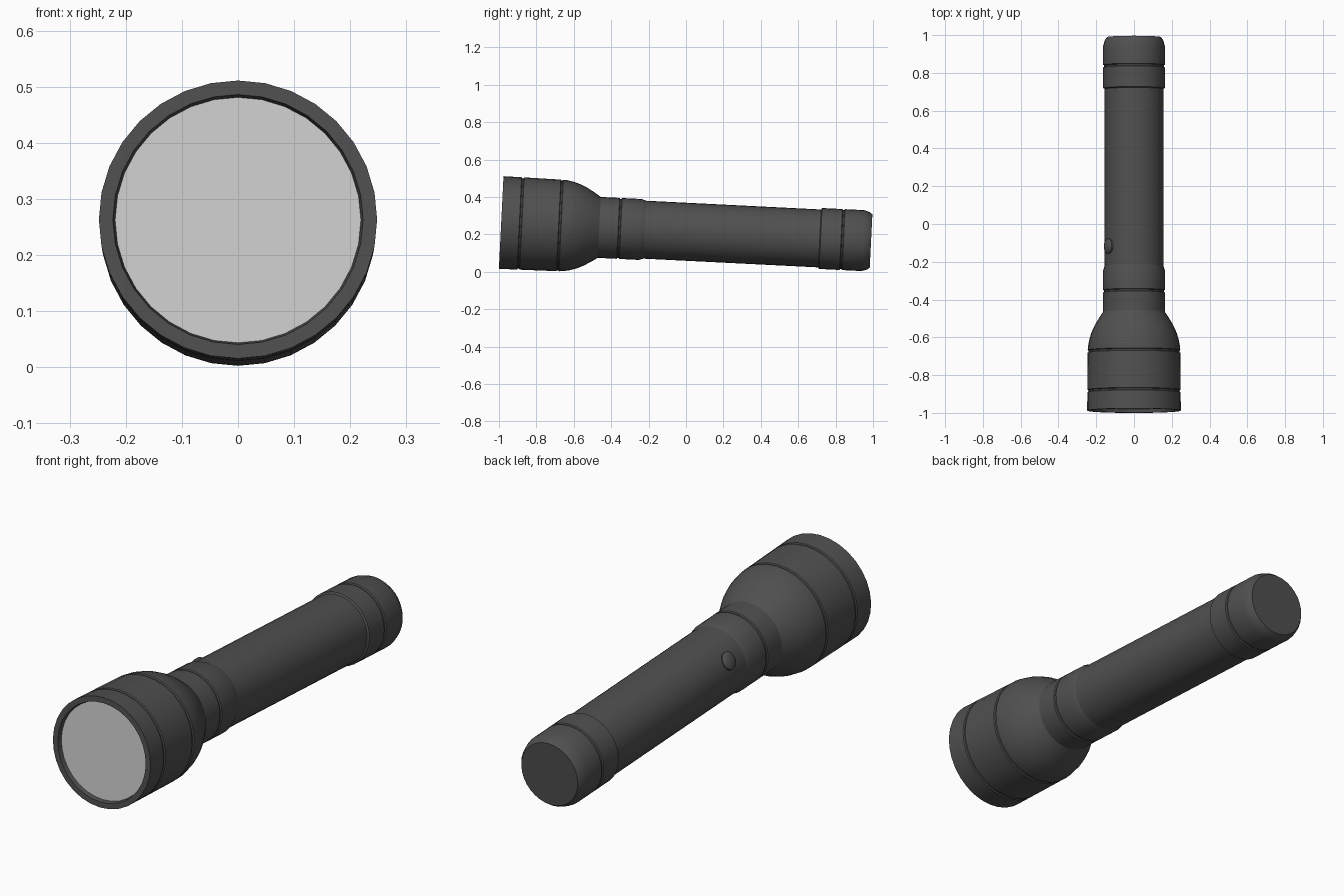
import bpy, bmesh, math
from mathutils import Matrix

if "Cube" in bpy.data.objects:
    bpy.data.objects.remove(bpy.data.objects["Cube"])

SIDES = 32
# Torch axis: local +y runs from the lens to the tail, dipping slightly
FRAME = Matrix.Translation((0, -0.988, 0.2635)) @ Matrix.Rotation(-0.05, 4, 'X')


def material(name, value):
    m = bpy.data.materials.new(name)
    m.diffuse_color = (value, value, value, 1)
    m.use_nodes = True
    m.node_tree.nodes["Principled BSDF"].inputs["Base Color"].default_value = m.diffuse_color
    return m


DARK = material("dark_grey_metal", 0.08)
PALE = material("pale_grey_lens", 0.62)


def lathe(name, profile, mat, sides=SIDES, frame=FRAME):
    """Revolve (distance along y, radius) points around the local y axis."""
    bm = bmesh.new()
    rings = []
    for s, r in profile:
        rings.append([bm.verts.new((r * math.sin(a), s, r * math.cos(a)))
                      for a in (2 * math.pi * j / sides for j in range(sides))])
    for p, q in zip(rings, rings[1:]):
        for j in range(sides):
            k = (j + 1) % sides
            bm.faces.new((p[j], p[k], q[k], q[j]))
    bmesh.ops.remove_doubles(bm, verts=bm.verts, dist=1e-6)
    me = bpy.data.meshes.new(name)
    bm.to_mesh(me)
    bm.free()
    me.materials.append(mat)
    ob = bpy.data.objects.new(name, me)
    bpy.context.collection.objects.link(ob)
    ob.matrix_world = frame
    bpy.ops.object.select_all(action='DESELECT')
    ob.select_set(True)
    bpy.context.view_layer.objects.active = ob
    bpy.ops.object.shade_smooth_by_angle(angle=math.radians(30))
    return ob


def groove(s, r, width=0.014, depth=0.005):
    h = width / 2
    return [(s - h, r), (s - h * 0.5, r - depth), (s + h * 0.5, r - depth), (s + h, r)]


# Lens, recessed inside the rim
lathe("lens", [(0.02, 0), (0.02, 0.219)], PALE)

# Head: rim, two grooves and the rounded shoulder
lathe("head", [(0.02, 0.219), (0, 0.223), (0, 0.248)] + groove(0.104, 0.247)
      + groove(0.314, 0.245)
      + [(0.345, 0.243), (0.38, 0.236), (0.415, 0.225), (0.45, 0.209),
         (0.49, 0.186), (0.525, 0.163)], DARK)

# Neck collar
lathe("neck", [(0.525, 0.163)] + groove(0.633, 0.163)
      + [(0.745, 0.163), (0.768, 0.155)], DARK)

# Handle
lathe("handle", [(0.768, 0.155), (1.705, 0.155)], DARK)

# Tail cap with chamfered end
lathe("tail_cap", [(1.705, 0.155), (1.71, 0.163)] + groove(1.826, 0.163)
      + [(1.935, 0.163), (1.965, 0.154), (1.98, 0.143), (1.98, 0)], DARK)

# Domed switch button on the upper left of the handle
seat = (FRAME @ Matrix.Translation((0, 0.868, 0)) @ Matrix.Rotation(math.radians(-60), 4, 'Y')
        @ Matrix.Translation((0, 0, 0.145)) @ Matrix.Rotation(math.radians(90), 4, 'X'))
lathe("switch_button", [(0, 0.04), (0.014, 0.04), (0.02, 0.034), (0.025, 0.02), (0.027, 0)],
      DARK, 20, seat)
